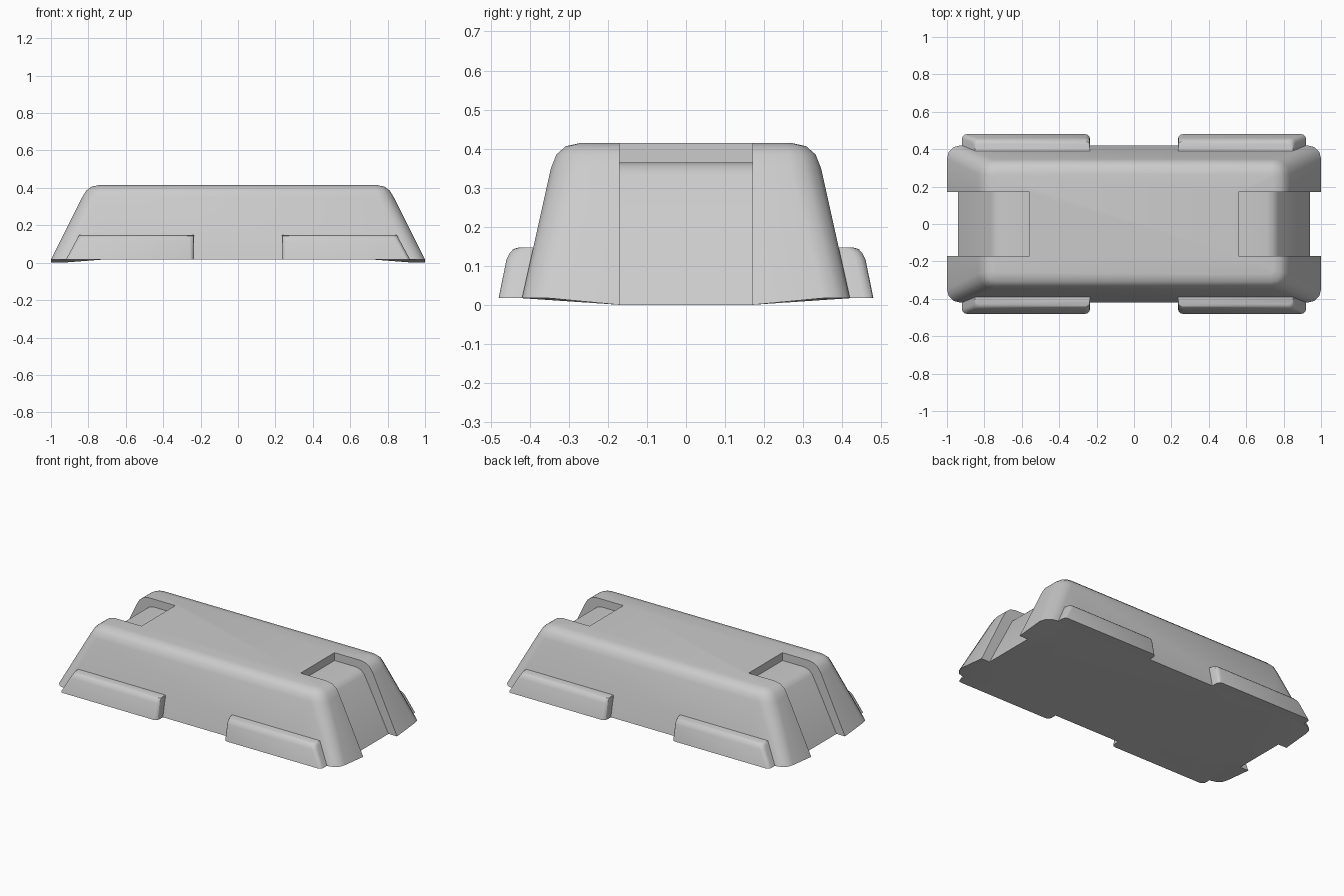
import bpy, bmesh
from math import sin, cos, pi

if "Cube" in bpy.data.objects:
    bpy.data.objects.remove(bpy.data.objects["Cube"])

BASE = 0.017


def ring(x0, x1, y0, y1, r, segs=3):
    """Rounded rectangle outline, counter-clockwise."""
    pts = []
    for k, (cx, cy) in enumerate([(x1 - r, y1 - r), (x0 + r, y1 - r), (x0 + r, y0 + r), (x1 - r, y0 + r)]):
        for i in range(segs + 1):
            a = (k + i / segs) * pi / 2
            pts.append((cx + r * cos(a), cy + r * sin(a)))
    return pts


def loft(name, layers):
    """Skin a stack of (z, outline) layers and cap both ends."""
    bm = bmesh.new()
    rows = [[bm.verts.new((x, y, z)) for x, y in pts] for z, pts in layers]
    n = len(rows[0])
    for a, b in zip(rows, rows[1:]):
        for i in range(n):
            j = (i + 1) % n
            bm.faces.new((a[i], a[j], b[j], b[i]))
    bm.faces.new(rows[0][::-1])
    bm.faces.new(rows[-1])
    bmesh.ops.recalc_face_normals(bm, faces=bm.faces)
    return finish(name, bm)


def finish(name, bm):
    me = bpy.data.meshes.new(name)
    bm.to_mesh(me)
    bm.free()
    ob = bpy.data.objects.new(name, me)
    bpy.context.collection.objects.link(ob)
    return ob


def smooth(ob):
    bpy.ops.object.select_all(action='DESELECT')
    ob.select_set(True)
    bpy.context.view_layer.objects.active = ob
    bpy.ops.object.shade_smooth_by_angle(angle=0.5)


# Tapered body: z, half length, half width, corner radius
body_profile = [(BASE, 1.0, 0.42, 0.07), (0.35, 0.833, 0.346, 0.08), (0.385, 0.812, 0.332, 0.07),
                (0.406, 0.785, 0.308, 0.05), (0.415, 0.745, 0.268, 0.02)]
body = loft("body", [(z, ring(-x, x, -y, y, r)) for z, x, y, r in body_profile])

# Recess cutters for both ends
recess = [(0.56, 0.6), (0.56, 0.365), (0.71, 0.365), (0.745, 0.356), (0.77, 0.333),
          (0.94, BASE), (0.94, -0.1), (1.2, -0.1), (1.2, 0.6)]
cutters = []
for s in (-1, 1):
    bm = bmesh.new()
    face = bm.faces.new([bm.verts.new((s * x, -0.17, z)) for x, z in recess])
    ext = bmesh.ops.extrude_face_region(bm, geom=[face])
    bmesh.ops.translate(bm, vec=(0, 0.34, 0), verts=[v for v in ext["geom"] if isinstance(v, bmesh.types.BMVert)])
    bmesh.ops.recalc_face_normals(bm, faces=bm.faces)
    cutter = finish("recess_cutter", bm)
    cutter.hide_render = True
    mod = body.modifiers.new("recess", 'BOOLEAN')
    mod.operation = 'DIFFERENCE'
    mod.solver = 'EXACT'
    mod.object = cutter
    cutters.append(cutter)

# Apply the cuts, then pull the recess feet down to the ground
deps = bpy.context.evaluated_depsgraph_get()
bm = bmesh.new()
bm.from_mesh(body.evaluated_get(deps).to_mesh())
body.modifiers.clear()
for c in cutters:
    bpy.data.objects.remove(c)
for s in (-0.72, 0.72):
    under = [f for f in bm.faces if f.normal.z < -0.9]
    geom = under + list({e for f in under for e in f.edges}) + list({v for f in under for v in f.verts})
    bmesh.ops.bisect_plane(bm, geom=geom, plane_co=(s, 0, 0), plane_no=(1, 0, 0))
bmesh.ops.triangulate(bm, faces=[f for f in bm.faces if f.normal.z < -0.9])
for v in bm.verts:
    if v.co.z < BASE + 0.005 and 0.9 < abs(v.co.x) and abs(v.co.y) < 0.18:
        v.co.z = 0
bm.to_mesh(body.data)
bm.free()
smooth(body)

# Four side pads: z, outer end x, outer y
pad_profile = [(BASE, 0.92, 0.48), (0.115, 0.867, 0.46), (0.132, 0.858, 0.452),
               (0.143, 0.852, 0.442), (0.147, 0.85, 0.428)]
for sx in (-1, 1):
    for sy in (-1, 1):
        layers = [(z, [(sx * x, sy * y) for x, y in ring(0.235, x1, 0.33, y1, 0.025)])
                  for z, x1, y1 in pad_profile]
        smooth(loft("side_pad", layers))
